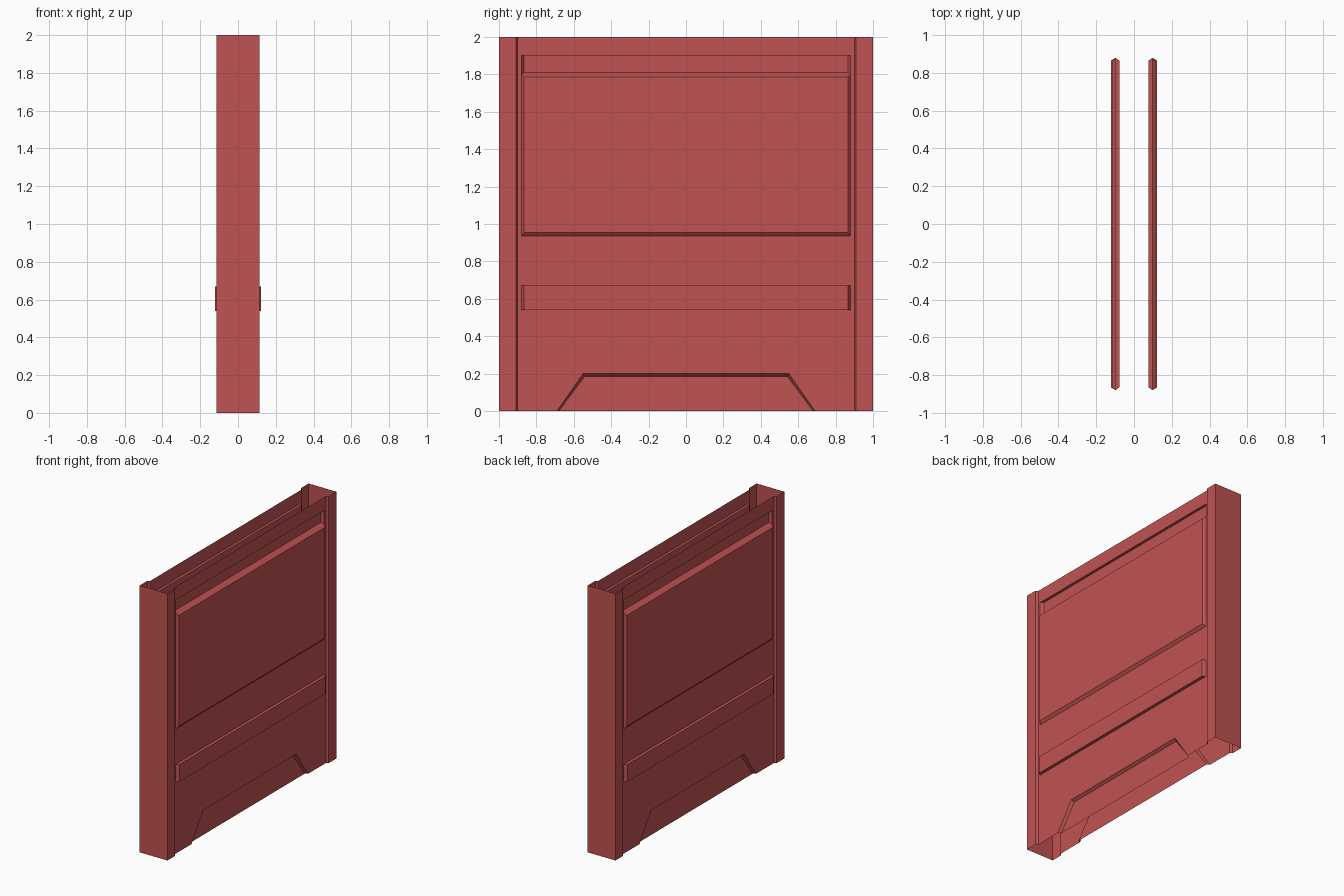
import bpy
import bmesh

cube = bpy.data.objects.get("Cube")
if cube:
    bpy.data.objects.remove(cube, do_unlink=True)

# Single flat paint
RED = (0.53, 0.085, 0.085, 1)
paint = bpy.data.materials.new("red_paint")
paint.use_nodes = True
paint.diffuse_color = RED
paint.node_tree.nodes["Principled BSDF"].inputs["Base Color"].default_value = RED

HEIGHT = 2.0
BASE, DEEP, PROUD, POST = 0.098, 0.078, 0.121, 0.115   # wall offsets in x
RIM, INNER = 0.88, 0.865                               # bay edge and bevelled edge in y


def loft(bm, *rows):
    """Skin quads between neighbouring rows of points."""
    grid = [[bm.verts.new(p) for p in row] for row in rows]
    for a, b in zip(grid, grid[1:]):
        for i in range(len(a) - 1):
            bm.faces.new((a[i], a[i + 1], b[i + 1], b[i]))


def finish(bm, name):
    """Weld, mirror a quarter into the full part and assign the paint."""
    bmesh.ops.remove_doubles(bm, verts=bm.verts, dist=0.0005)
    bmesh.ops.dissolve_degenerate(bm, edges=bm.edges, dist=0.0005)
    bm.normal_update()
    # the shell is open, so point every face outward
    for f in bm.faces:
        if f.normal.x < -0.001 or (abs(f.normal.x) < 0.001 and f.normal.y < -0.5):
            f.normal_flip()
    mesh = bpy.data.meshes.new(name)
    bm.to_mesh(mesh)
    bm.free()
    mesh.materials.append(paint)
    obj = bpy.data.objects.new(name, mesh)
    bpy.context.collection.objects.link(obj)
    mirror = obj.modifiers.new("mirror", 'MIRROR')
    mirror.use_axis = (True, True, False)


# End posts: plan outline raised to full height, open at top and bottom
bm = bmesh.new()
plan = [(0, 1), (POST, 1), (POST, 0.91), (BASE, 0.9), (BASE, RIM)]
loft(bm, [(x, y, 0) for x, y in plan], [(x, y, HEIGHT) for x, y in plan])
finish(bm, "end_posts")

# Wall bay: belt, raised panel and top recess as (x, z, height at the rim)
bm = bmesh.new()
profile = [
    (BASE, 0.54, 0.54), (PROUD, 0.54, 0.54), (PROUD, 0.67, 0.67), (BASE, 0.67, 0.67),
    (BASE, 0.935, 0.935), (POST, 0.955, 0.935), (POST, 1.785, 1.8),
    (DEEP, 1.81, 1.8), (DEEP, 1.9, 1.9), (BASE, 1.9, 1.9), (BASE, HEIGHT, HEIGHT),
]
middle = [(x, 0, z) for x, z, r in profile]
edge = [(x, RIM if x == BASE else INNER, z) for x, z, r in profile]
rim = [(BASE, RIM, r) for x, z, r in profile]
loft(bm, middle, edge, rim)
finish(bm, "side_walls")

# Lower wall with a tapered recess at the floor
bm = bmesh.new()
mouth = [(0, 0.2), (0.55, 0.2), (0.69, 0)]
plate = [(0, 0.185), (0.542, 0.185), (0.68, 0)]
border = [(0, 0.54), (RIM, 0.54), (RIM, 0)]
loft(bm, *[[(x, y, z) for y, z in ring]
           for x, ring in ((BASE, border), (BASE, mouth), (DEEP, plate))])
bm.faces.new([bm.verts.new((DEEP, y, z)) for y, z in plate + [(0, 0)]])
finish(bm, "lower_walls")
